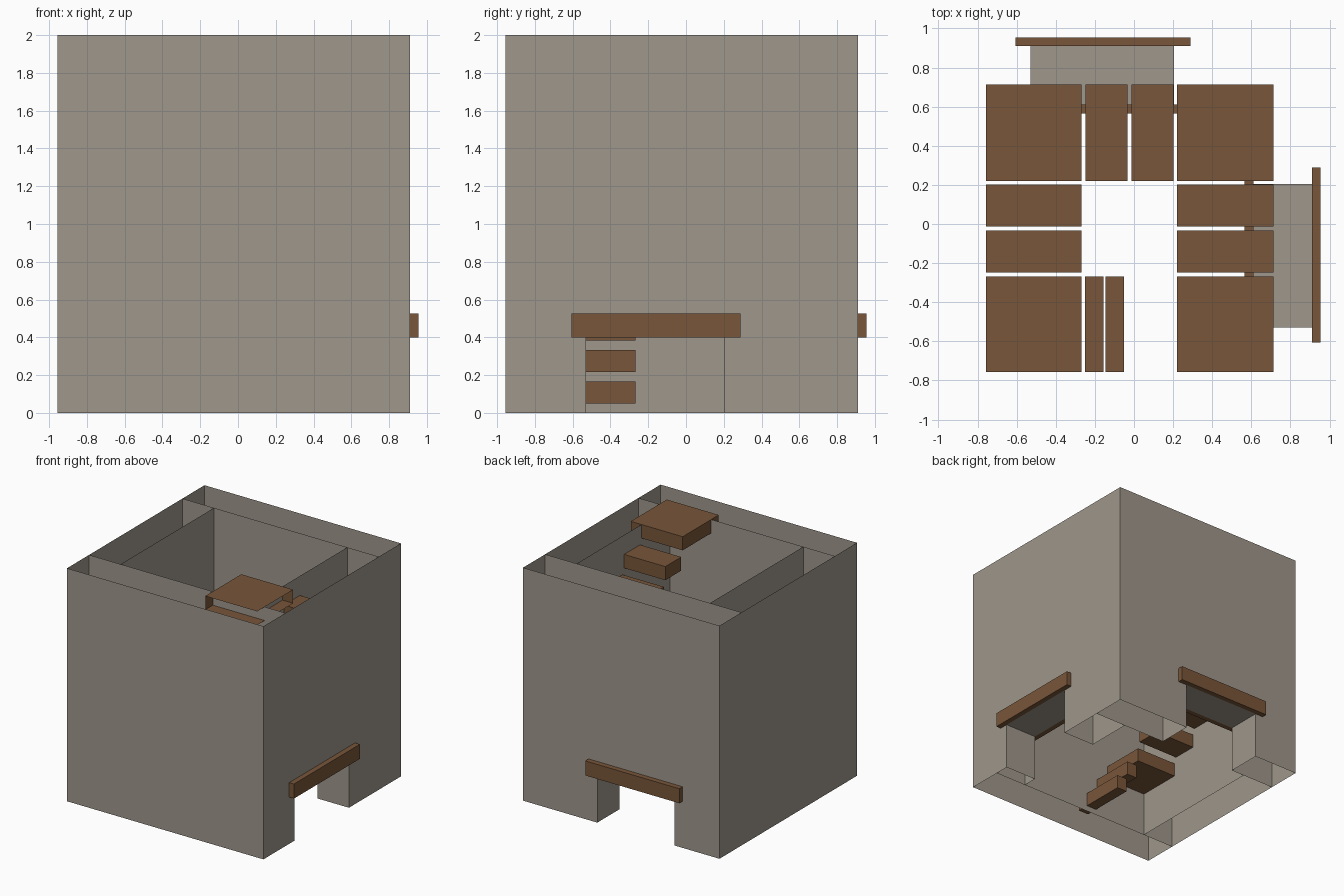
import bpy, bmesh
from mathutils import Vector

if "Cube" in bpy.data.objects:
    bpy.data.objects.remove(bpy.data.objects["Cube"])


def material(name, rgb):
    m = bpy.data.materials.new(name)
    m.diffuse_color = (*rgb, 1)
    m.use_nodes = True
    m.node_tree.nodes["Principled BSDF"].inputs["Base Color"].default_value = m.diffuse_color
    return m


STONE = material("warm grey stone", (0.345, 0.308, 0.26))
WOOD = material("brown wood", (0.188, 0.093, 0.041))

C = -0.0225                              # tower centre in x and y
O0, O1 = C - 0.9325, C + 0.9325          # outer wall faces
I0, I1 = C - 0.633, C + 0.633            # inner wall faces
S0, S1 = C - 0.735, C + 0.735            # outer ends of the steps, inside the wall
W0, W1 = C - 0.246, C + 0.242            # open stairwell
D0, D1, DH = -0.53, 0.205, 0.40          # door opening
H = 2.0


def face(bm, pts, normal):
    """Add a face and make it point along normal."""
    f = bm.faces.new([bm.verts.new(p) for p in pts])
    f.normal_update()
    if f.normal.dot(Vector(normal)) < 0:
        f.normal_flip()


def finish(bm, name, mat):
    bmesh.ops.remove_doubles(bm, verts=bm.verts, dist=1e-5)
    me = bpy.data.meshes.new(name)
    bm.to_mesh(me)
    bm.free()
    me.materials.append(mat)
    bpy.context.collection.objects.link(bpy.data.objects.new(name, me))


def box(name, lo, hi, mat, skip=()):
    """Box without the sides listed in skip, such as '+x'."""
    bm = bmesh.new()
    for ax in range(3):
        u, v = [a for a in range(3) if a != ax]
        for sign, lim in (("-", lo), ("+", hi)):
            if sign + "xyz"[ax] in skip:
                continue
            pts = []
            for a, b in ((lo, lo), (hi, lo), (hi, hi), (lo, hi)):
                p = [0, 0, 0]
                p[ax], p[u], p[v] = lim[ax], a[u], b[v]
                pts.append(p)
            n = [0, 0, 0]
            n[ax] = 1 if sign == "+" else -1
            face(bm, pts, n)
    finish(bm, name, mat)


def place(ax, pos, a, z):
    return (pos, a, z) if ax == 0 else (a, pos, z)


def wall(name, ax, outer, inner, door):
    """Open-ended hollow wall; front and back inner sheets run full width."""
    bm = bmesh.new()
    out = 1 if outer > inner else -1
    ends = (I0, I1) if ax == 0 else (O0, O1)
    for pos, (a, b), s in ((outer, (O0, O1), out), (inner, ends, -out)):
        prof = [(a, 0), (a, H), (b, H), (b, 0)]
        if door:
            prof += [(D1, 0), (D1, DH), (D0, DH), (D0, 0)]
        face(bm, [place(ax, pos, p, z) for p, z in prof], place(ax, s, 0, 0))
    if door:                             # jambs and door ceiling
        rim = [(D0, 0), (D0, DH), (D1, DH), (D1, 0)]
        for (p, q), n in zip(zip(rim, rim[1:]), ((1, 0), (0, -1), (-1, 0))):
            face(bm, [place(ax, outer, *p), place(ax, outer, *q),
                      place(ax, inner, *q), place(ax, inner, *p)],
                 place(ax, 0, *n))
    finish(bm, name, STONE)


# Tower walls
wall("front_wall", 1, O0, I0, False)
wall("back_wall", 1, O1, I1, True)
wall("left_wall", 0, O0, I0, False)
wall("right_wall", 0, O1, I1, True)

# Lintels over both doors, outside and inside
for ax, side in ((0, "right"), (1, "back")):
    for where, p0, p1, hid in (("outer", O1, 0.955, "-"), ("inner", I1 - 0.045, I1, "+")):
        box(f"{side}_{where}_lintel", place(ax, p0, -0.605, DH),
            place(ax, p1, 0.288, 0.525), WOOD, skip=(hid + "xy"[ax],))

# Stairs climbing clockwise: (x range, y range, sides buried in the wall)
LO, HI = (S0, W0), (W1, S1)              # corner ranges
A, B = (-0.249, -0.033), (-0.014, 0.202)  # the two treads of a flight
steps = [
    ((-0.146, -0.05), LO, ("-y",)), ((-0.25, -0.155), LO, ("-y",)),
    (LO, LO, ("-x", "-y")), (LO, A, ("-x",)), (LO, B, ("-x",)),
    (LO, HI, ("-x", "+y")), (A, HI, ("+y",)), (B, HI, ("+y",)),
    (HI, HI, ("+x", "+y")), (HI, B, ("+x",)), (HI, A, ("+x",)),
    (HI, LO, ("+x", "-y")),
]
for i, (x, y, skip) in enumerate(steps, 1):
    top = i * H / len(steps)
    box(f"step_{i:02d}", (x[0], y[0], top - 0.117), (x[1], y[1], top), WOOD, skip)
